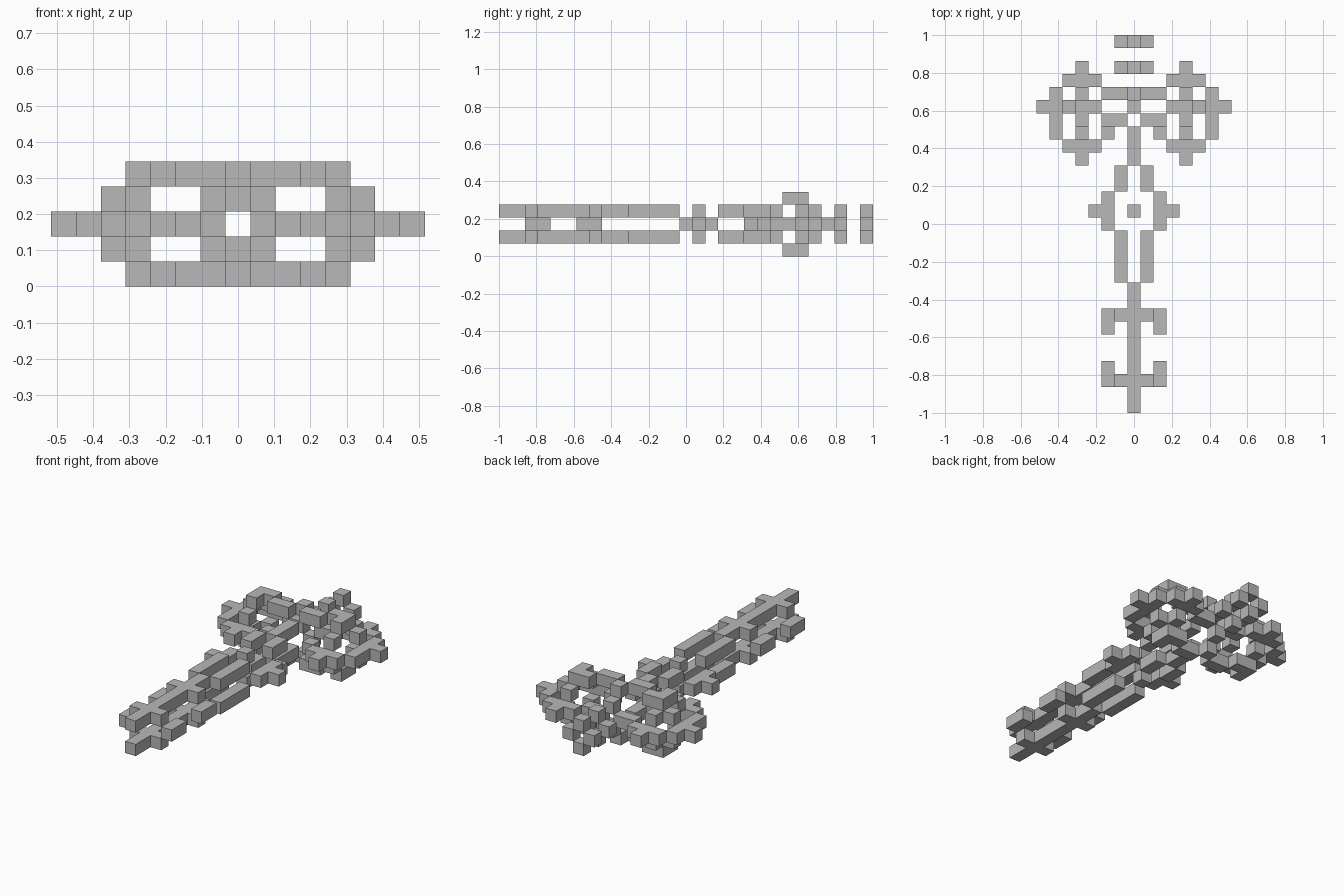
import bpy
import bmesh
from mathutils import Matrix, Vector

cube = bpy.data.objects.get("Cube")
if cube:
    bpy.data.objects.remove(cube)

U = 2 / 29  # size of one block

grey = bpy.data.materials.new("plain_grey")
grey.use_nodes = True
GREY = (0.48, 0.48, 0.48, 1)
grey.diffuse_color = GREY
grey.node_tree.nodes["Principled BSDF"].inputs["Base Color"].default_value = GREY


def add_box(bm, x0, x1, y0, y1, level):
    """Box covering whole blocks x0..x1, y0..y1 on one level (0 = middle)."""
    size = Vector((x1 - x0 + 1, y1 - y0 + 1, 1)) * U
    centre = Vector(((x0 + x1) / 2, (y0 + y1 + 1) / 2 - 14.5, level + 2.5)) * U
    bmesh.ops.create_cube(bm, size=1, matrix=Matrix.LocRotScale(centre, None, size))


def part(name, *runs):
    """Make one object from block runs, mirrored left-right and top-bottom."""
    bm = bmesh.new()
    for x0, x1, y0, y1, level in runs:
        for lv in {level, -level}:
            for a, b in {(x0, x1), (-x1, -x0)}:
                add_box(bm, a, b, y0, y1, lv)
    mesh = bpy.data.meshes.new(name)
    bm.to_mesh(mesh)
    bm.free()
    mesh.materials.append(grey)
    obj = bpy.data.objects.new(name, mesh)
    bpy.context.collection.objects.link(obj)


# Handle: thin end, then the split grip
part("handle_rods", (0, 0, 0, 9, 1))
part("grip_rods", (1, 1, 10, 13, 1))

# Two rings of side prongs around the thin end
for name, cross, tip in (("lower_prongs", 2, 3), ("upper_prongs", 7, 6)):
    part(name, (1, 1, cross, cross, 1), (2, 2, min(cross, tip), max(cross, tip), 0))

# Open collar with side studs and a centre gem
part("collar_sides", (2, 2, 14, 16, 0), (3, 3, 15, 15, 0))
part("collar_gems", (0, 0, 15, 15, 1))

# Neck rising into the head
part("neck_struts", (1, 1, 17, 18, 1))
part("neck_rods", (0, 0, 19, 21, 1))

# Flat outer frame of the two side lobes, with outward spikes
part("lobe_frames", (3, 5, 20, 20, 0), (3, 5, 25, 25, 0), (6, 6, 21, 24, 0),
     (2, 2, 21, 21, 0))
part("lobe_spikes", (4, 4, 19, 19, 0), (4, 4, 26, 26, 0), (7, 7, 23, 23, 0))

# Domed ribs arching over and under each lobe
part("lobe_ribs", (4, 4, 21, 21, 1), (4, 4, 22, 23, 2), (4, 4, 24, 24, 1),
     (5, 5, 23, 23, 1), (3, 3, 23, 23, 2))

# Bridge between the lobes
part("bridge_bars", (1, 2, 22, 22, 2), (0, 0, 23, 23, 2))
part("head_band", (1, 2, 24, 24, 0), (0, 0, 24, 24, 1))

# Floating diamond rings beyond the head
for name, y in (("inner_ring", 26), ("outer_ring", 28)):
    part(name, (1, 1, y, y, 0), (0, 0, y, y, 1))
